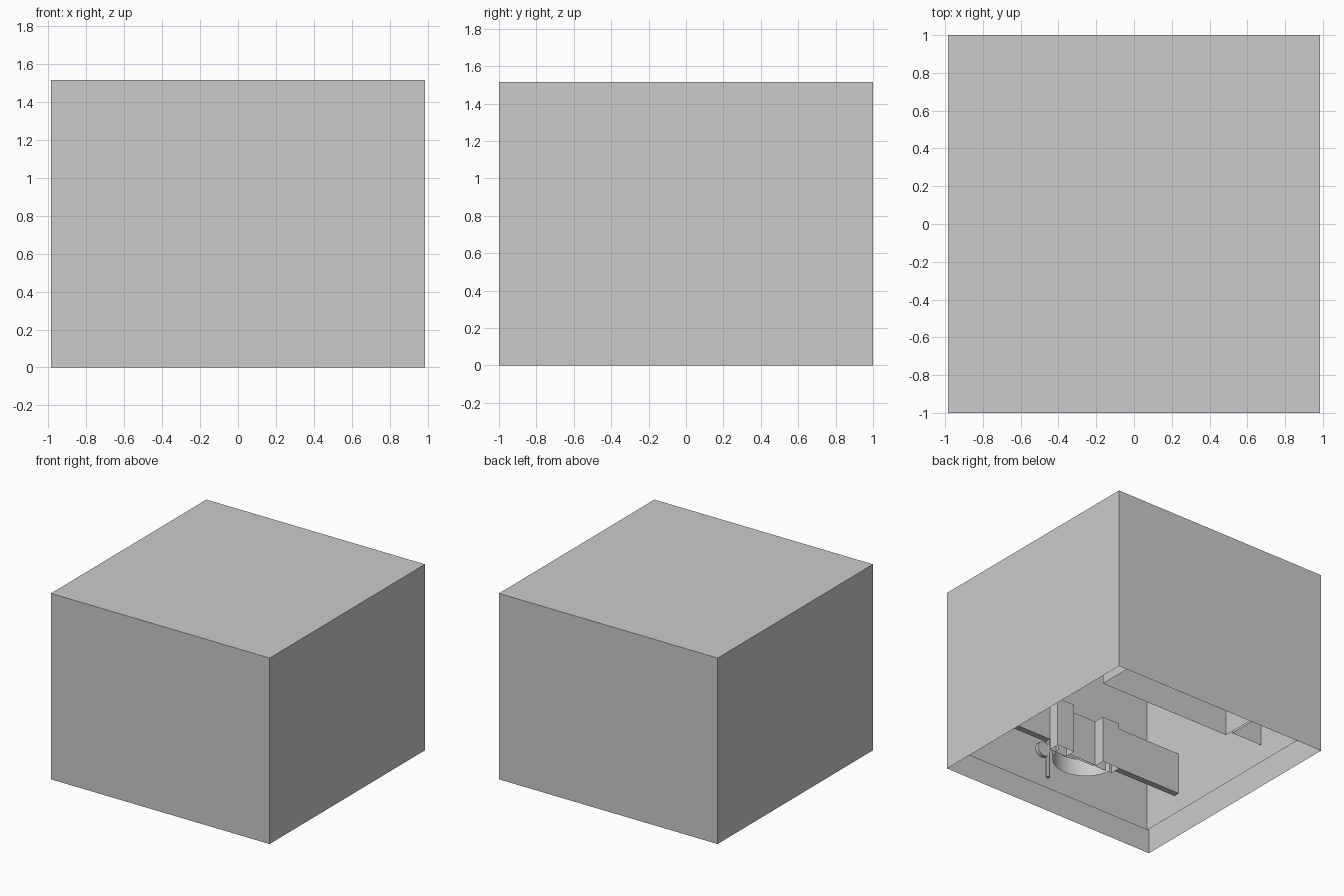
import bpy, bmesh
from mathutils import Vector
from math import pi

if "Cube" in bpy.data.objects:
    bpy.data.objects.remove(bpy.data.objects["Cube"])


def box(name, x, y, z, open_bottom=False):
    """Box from (min, max) ranges; optionally an open-bottomed thin shell."""
    bm = bmesh.new()
    bmesh.ops.create_cube(bm, size=1)
    for v in bm.verts:
        v.co = Vector([r[0] if c < 0 else r[1] for c, r in zip(v.co, (x, y, z))])
    bm.normal_update()
    if open_bottom:
        bottom = [f for f in bm.faces if f.normal.z < -0.9]
        bmesh.ops.delete(bm, geom=bottom, context='FACES_ONLY')
    return finish(name, bm)


def drum(name, centre, radius, height, sides, capped=True, keep_below_y=None):
    """Cylinder; optionally only the part with y below a given value."""
    bm = bmesh.new()
    bmesh.ops.create_cone(bm, cap_ends=capped, segments=sides, radius1=radius,
                          radius2=radius, depth=height)
    bmesh.ops.translate(bm, verts=bm.verts, vec=centre)
    if keep_below_y is not None:
        bmesh.ops.bisect_plane(bm, geom=bm.verts[:] + bm.edges[:] + bm.faces[:],
                               plane_co=(0, keep_below_y, 0), plane_no=(0, 1, 0),
                               clear_outer=True)
    return finish(name, bm, smooth=True)


def finish(name, bm, smooth=False):
    mesh = bpy.data.meshes.new(name)
    bm.to_mesh(mesh)
    bm.free()
    ob = bpy.data.objects.new(name, mesh)
    bpy.context.collection.objects.link(ob)
    if smooth:
        bpy.ops.object.select_all(action='DESELECT')
        bpy.context.view_layer.objects.active = ob
        ob.select_set(True)
        bpy.ops.object.shade_smooth_by_angle(angle=pi / 6)
    return ob


# Outer enclosure and smaller inner room lining, both open below
box("outer_shell", (-.985, .985), (-1, 1), (0, 1.515), True)
box("room_lining", (-.88, .88), (-.895, .895), (.115, 1.41), True)

# Open-bottomed cabinets along the back wall
box("long_cabinet", (-.54, .66), (.427, .895), (.223, .62), True)
box("short_cabinet", (-.88, -.60), (.43, .895), (.26, .62), True)

# Upright panel: wings, taller shoulders and a recessed middle
box("right_wing", (-.88, -.30), (-.58, -.53), (.27, .61))
box("right_shoulder", (-.30, -.14), (-.62, -.53), (.27, .655), True)
box("left_shoulder", (.14, .30), (-.62, -.53), (.25, .655), True)
box("left_wing", (.30, .88), (-.67, -.62), (.34, .66))
box("recessed_panel", (-.14, .14), (-.64, -.62), (.28, .655), True)

# Half-round base behind the panel
drum("round_base", (0, -.56, .32), .25, .14, 48, capped=False, keep_below_y=-.58)

# Thin stand with a small round knob
drum("thin_stand", (.10, -.88, .39), .015, .38, 8)
knob = drum("round_knob", (0, 0, 0), .06, .03, 16)
knob.location = (.15, -.88, .42)
knob.rotation_euler = (pi / 2, 0, 0)
